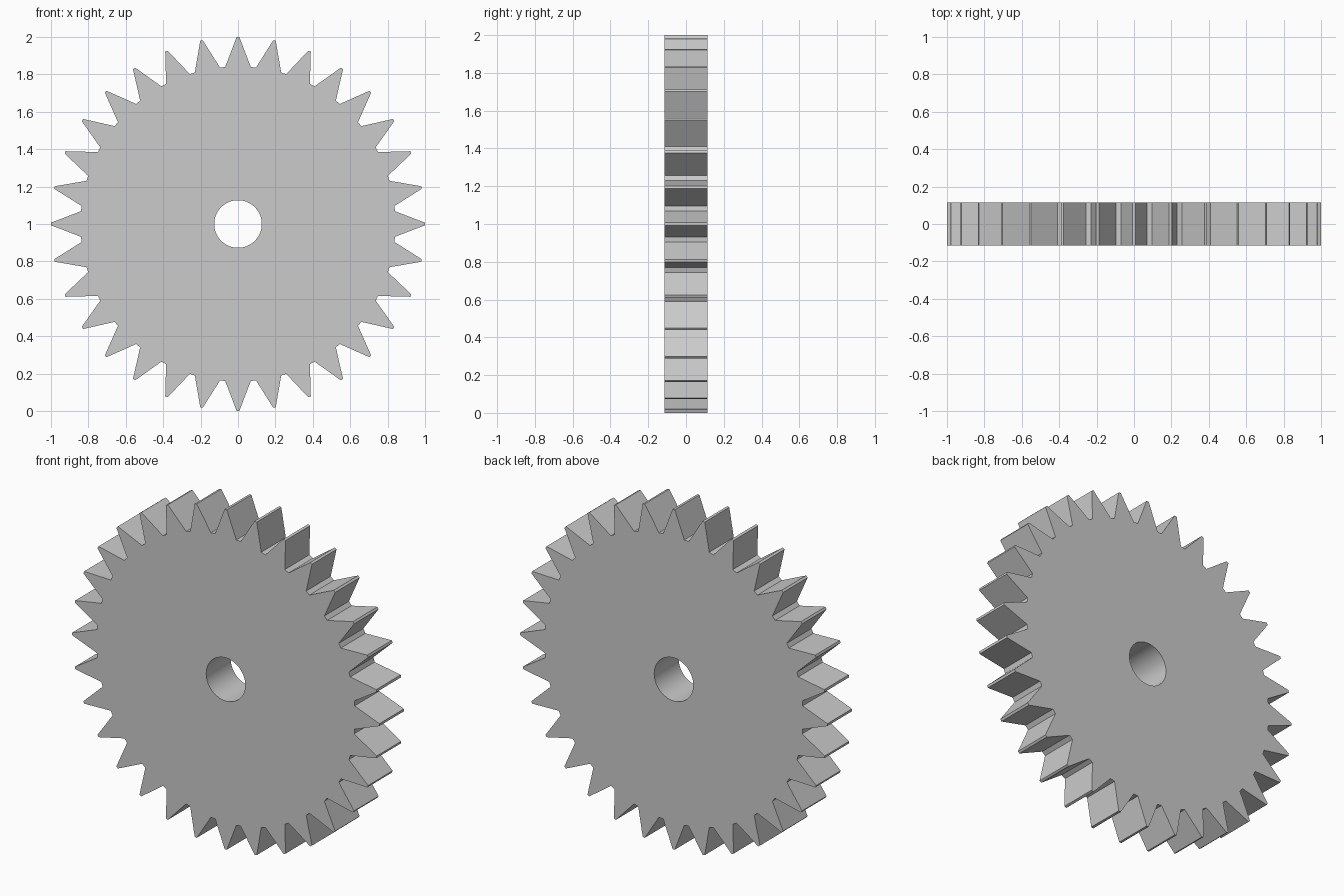
import bpy, bmesh, math

if "Cube" in bpy.data.objects:
    bpy.data.objects.remove(bpy.data.objects["Cube"])

TEETH = 32
TIP_R, ROOT_R, BORE_R = 1.0, 0.842, 0.127
TIP_HALF, ROOT_HALF = math.radians(0.4), math.radians(0.95)
HALF_DEPTH = 0.114
PITCH = 2 * math.pi / TEETH


def polar(r, a):
    return r * math.cos(a), 1.0 + r * math.sin(a)


# Profile: each tooth has a narrow flat tip and a narrow flat root
outer, bore = [], []
for i in range(TEETH):
    a = i * PITCH
    half = PITCH / 2 - ROOT_HALF
    for r, off in ((ROOT_R, -half), (TIP_R, -TIP_HALF), (TIP_R, TIP_HALF), (ROOT_R, half)):
        outer.append(polar(r, a + off))
    for k in range(4):
        bore.append(polar(BORE_R, a + (k - 1.5) * PITCH / 4))

# Gear wheel: front and back faces, toothed rim and round bore
bm = bmesh.new()


def ring(points, y):
    return [bm.verts.new((x, y, z)) for x, z in points]


rings = [ring(outer, -HALF_DEPTH), ring(outer, HALF_DEPTH),
         ring(bore, HALF_DEPTH), ring(bore, -HALF_DEPTH)]
n = len(outer)
for j in range(4):
    a, b = rings[j], rings[(j + 1) % 4]
    for i in range(n):
        k = (i + 1) % n
        bm.faces.new((a[i], a[k], b[k], b[i]))
bmesh.ops.recalc_face_normals(bm, faces=bm.faces)

mesh = bpy.data.meshes.new("gear_wheel")
bm.to_mesh(mesh)
bm.free()
gear = bpy.data.objects.new("gear_wheel", mesh)
bpy.context.collection.objects.link(gear)

# Smooth bore, crisp teeth
bpy.context.view_layer.objects.active = gear
gear.select_set(True)
bpy.ops.object.shade_smooth_by_angle(angle=math.radians(30))
